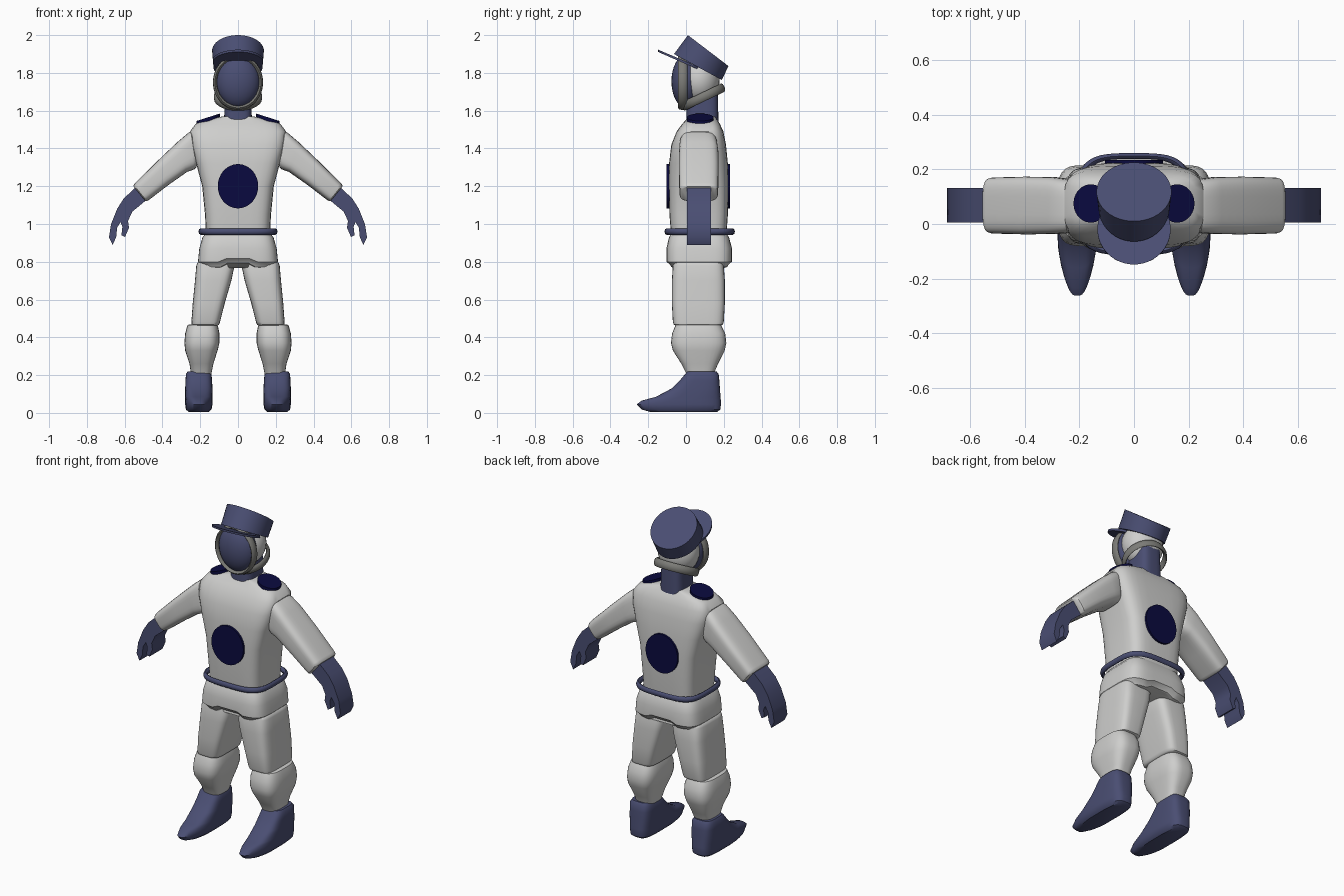
import bpy, bmesh, math
from mathutils import Vector, Matrix

if "Cube" in bpy.data.objects:
    bpy.data.objects.remove(bpy.data.objects["Cube"])


def material(name, rgb):
    m = bpy.data.materials.new(name)
    m.diffuse_color = (*rgb, 1)
    m.use_nodes = True
    m.node_tree.nodes["Principled BSDF"].inputs["Base Color"].default_value = m.diffuse_color
    return m


WHITE = material("off white", (0.62, 0.62, 0.61))
BLUE = material("slate blue", (0.068, 0.076, 0.17))
NAVY = material("deep navy", (0.003, 0.003, 0.05))
GREY = material("strap grey", (0.2, 0.2, 0.185))


def finish(name, bm, mat, angle=40):
    bmesh.ops.recalc_face_normals(bm, faces=bm.faces)
    me = bpy.data.meshes.new(name)
    bm.to_mesh(me)
    bm.free()
    me.materials.append(mat)
    me.shade_smooth()
    me.set_sharp_from_angle(angle=math.radians(angle))
    ob = bpy.data.objects.new(name, me)
    bpy.context.collection.objects.link(ob)
    return ob


def outline(n, seg):
    """Unit superellipse: n=2 is a circle, larger n is boxier."""
    pts = []
    for i in range(seg):
        a = 2 * math.pi * (i + 0.5) / seg
        c, s = math.cos(a), math.sin(a)
        pts.append((math.copysign(abs(c) ** (2 / n), c), math.copysign(abs(s) ** (2 / n), s)))
    return pts


def loft(name, rings, mat, n=4, seg=32, soft=0.0, warp=None):
    """Skin rings (centre, half axis u, half axis v); soft rounds both ends."""
    rings = [tuple(Vector(p) for p in r) for r in rings]
    if soft:
        def end(a, b):
            d = (b[0] - a[0]).normalized() * soft
            def small(k, f):
                return (a[0] + d * f, a[1] * k, a[2] * k)
            return [small(0.88, 0), small(0.965, 0.3), small(1, 1)]
        rings = end(rings[0], rings[1]) + rings[1:-1] + end(rings[-1], rings[-2])[::-1]
    bm = bmesh.new()
    shape = outline(n, seg)
    loops = [[bm.verts.new(c + u * p + v * q) for p, q in shape] for c, u, v in rings]
    for a, b in zip(loops, loops[1:]):
        for i in range(seg):
            j = (i + 1) % seg
            bm.faces.new((a[i], a[j], b[j], b[i]))
    bm.faces.new(loops[0])
    bm.faces.new(loops[-1])
    if warp:
        for vert in bm.verts:
            warp(vert.co)
    return finish(name, bm, mat)


def level(z, x0, x1, y0, y1):
    """Horizontal ring from its x and y extents."""
    return (((x0 + x1) / 2, (y0 + y1) / 2, z), ((x1 - x0) / 2, 0, 0), (0, (y1 - y0) / 2, 0))


def slanted(p, q, y0, y1):
    """Ring spanning two points of the xz plane."""
    return (((p[0] + q[0]) / 2, (y0 + y1) / 2, (p[1] + q[1]) / 2),
            ((p[0] - q[0]) / 2, 0, (p[1] - q[1]) / 2), (0, (y1 - y0) / 2, 0))


def hoop(name, c, u, v, w, m, mat, n=2, seg=40):
    """Closed band around an oval; w is its half height, m its relative thickness."""
    c, u, v, w = map(Vector, (c, u, v, w))
    bm = bmesh.new()
    loops = []
    for p, q in outline(n, seg):
        loops.append([bm.verts.new(c + (u * p + v * q) * (1 + m * math.cos(b)) + w * math.sin(b))
                      for b in (k * math.pi / 4 for k in range(8))])
    for i in range(seg):
        a, b = loops[i], loops[(i + 1) % seg]
        for k in range(8):
            bm.faces.new((a[k], b[k], b[(k + 1) % 8], a[(k + 1) % 8]))
    return finish(name, bm, mat, 50)


def ellipsoid(name, c, r, mat):
    bm = bmesh.new()
    bmesh.ops.create_uvsphere(bm, u_segments=28, v_segments=16, radius=1,
                              matrix=Matrix.Translation(c) @ Matrix.Diagonal((*r, 1)))
    return finish(name, bm, mat)


# Torso, hips and belt
loft("torso", [level(0.95, -.17, .17, -.08, .215), level(1.05, -.175, .175, -.088, .222),
               level(1.2, -.19, .19, -.092, .225), level(1.32, -.222, .222, -.09, .222),
               level(1.42, -.25, .25, -.078, .212), level(1.49, -.255, .255, -.05, .198),
               level(1.53, -.225, .225, -.02, .18), level(1.552, -.17, .17, 0, .165),
               level(1.568, -.09, .09, .01, .155)], WHITE, n=4.5)


def crotch(co):
    # raise the middle of the underside into a ridge
    if co.z < 0.85:
        co.z += 0.055 * max(0, 1 - abs(co.x) / 0.09)


loft("hips", [level(.768, -.2, .2, -.085, .225), level(.80, -.212, .212, -.104, .244),
              level(.87, -.205, .205, -.104, .244), level(.93, -.188, .188, -.09, .228),
              level(.96, -.175, .175, -.08, .218)], WHITE, n=4.5, seg=48, soft=.015, warp=crotch)
hoop("belt", (0, .0725, .96), (.198, 0, 0), (0, .176, 0), (0, 0, .017), .06, BLUE, n=3.6)

# Chest and back discs
for name, y in (("chest_disc", -.09), ("back_disc", .222)):
    loft(name, [((0, y + d, 1.2), (.107, 0, 0), (0, 0, .117)) for d in (-.012, .012)], NAVY, n=2, seg=40)

# Neck and head
loft("neck", [level(1.53, -.075, .075, 0, .172), level(1.65, -.07, .07, .005, .17),
              level(1.76, -.07, .07, .01, .165)], BLUE, n=3.5)
ellipsoid("head", (0, .07, 1.765), (.12, .108, .13), WHITE)
ellipsoid("face", (0, 0, 1.755), (.116, .077, .14), BLUE)
hoop("face_strap", (0, -.018, 1.75), (.122, 0, 0), (0, 0, .135), (0, .025, 0), .09, GREY)
hoop("neck_strap", (0, .09, 1.672), (.118, 0, 0), (0, .105, .05), (0, -.009, .022), .09, GREY)

# Cap and visor, tilted back
loft("cap", [((0, .063, 1.831), (.13, 0, 0), (0, .127, -.069)),
             ((0, .1175, 1.918), (.137, 0, 0), (0, .1075, -.082))], BLUE, n=2, seg=40)
loft("cap_visor", [((0, -.02, 1.855), (.134, 0, 0), (0, .128, -.056)),
                   ((0, -.018, 1.868), (.134, 0, 0), (0, .13, -.055))], BLUE, n=2, seg=40)


def toe(co):
    # narrow the boot toward its tip
    if co.y < -0.05:
        mid = math.copysign(0.207, co.x)
        co.x = mid + (co.x - mid) * (1 - 0.5 * ((-co.y - 0.05) / 0.21) ** 1.5)


HAND = [(.53, 1.205), (.475, 1.135), (.56, 1.065), (.582, 1.016), (.577, .98), (.598, .931),
        (.617, .94), (.612, .985), (.622, 1.01), (.64, .98), (.645, .93), (.664, .889),
        (.683, .93), (.672, 1.0), (.64, 1.08), (.605, 1.135)]

for s, side in ((-1, "right"), (1, "left")):
    def lv(z, x0, x1, y0, y1):
        return level(z, s * x0, s * x1, y0, y1)

    # Shoulder pad
    loft(side + "_shoulder_pad", [((s * .158, .075, 1.553 + d), (s * .063, 0, -.02), (0, .07, 0))
                                  for d in (-.014, .012)], NAVY, n=2)
    # Sleeve
    loft(side + "_sleeve", [slanted((s * p[0], p[1]), (s * q[0], q[1]), y0, y1) for p, q, y0, y1 in (
        ((.245, 1.495), (.215, 1.30), -.035, .165), ((.32, 1.435), (.27, 1.275), -.037, .172),
        ((.42, 1.34), (.37, 1.205), -.038, .173), ((.558, 1.205), (.485, 1.115), -.035, .17))],
        WHITE, n=4, soft=.02)
    # Hand with thumb
    bm = bmesh.new()
    face = bm.faces.new([bm.verts.new((s * x, .005, z)) for x, z in HAND])
    ext = bmesh.ops.extrude_face_region(bm, geom=[face])["geom"]
    bmesh.ops.translate(bm, vec=(0, .127, 0), verts=[g for g in ext if isinstance(g, bmesh.types.BMVert)])
    finish(side + "_hand", bm, BLUE, 50)
    # Leg
    loft(side + "_thigh", [lv(.80, .015, .218, -.07, .2), lv(.70, .035, .228, -.075, .206),
                           lv(.58, .07, .24, -.075, .206), lv(.462, .098, .25, -.07, .2)],
         WHITE, n=4.5, soft=.02)
    loft(side + "_shin", [lv(.468, .105, .27, -.06, .19), lv(.42, .098, .28, -.074, .208),
                          lv(.37, .098, .284, -.08, .214), lv(.33, .108, .28, -.07, .205),
                          lv(.26, .13, .257, -.025, .17), lv(.20, .14, .25, 0, .15)],
         WHITE, n=3.2, soft=.012)
    # Boot
    loft(side + "_boot", [lv(.005, .155, .262, -.19, .165), lv(.018, .14, .276, -.235, .182),
                          lv(.045, .135, .28, -.262, .186), lv(.065, .135, .28, -.235, .185),
                          lv(.085, .135, .28, -.16, .183), lv(.13, .135, .28, -.075, .18),
                          lv(.17, .137, .278, -.035, .177), lv(.205, .14, .276, -.005, .173),
                          lv(.22, .15, .266, .008, .162)], BLUE, n=3.6, warp=toe)
